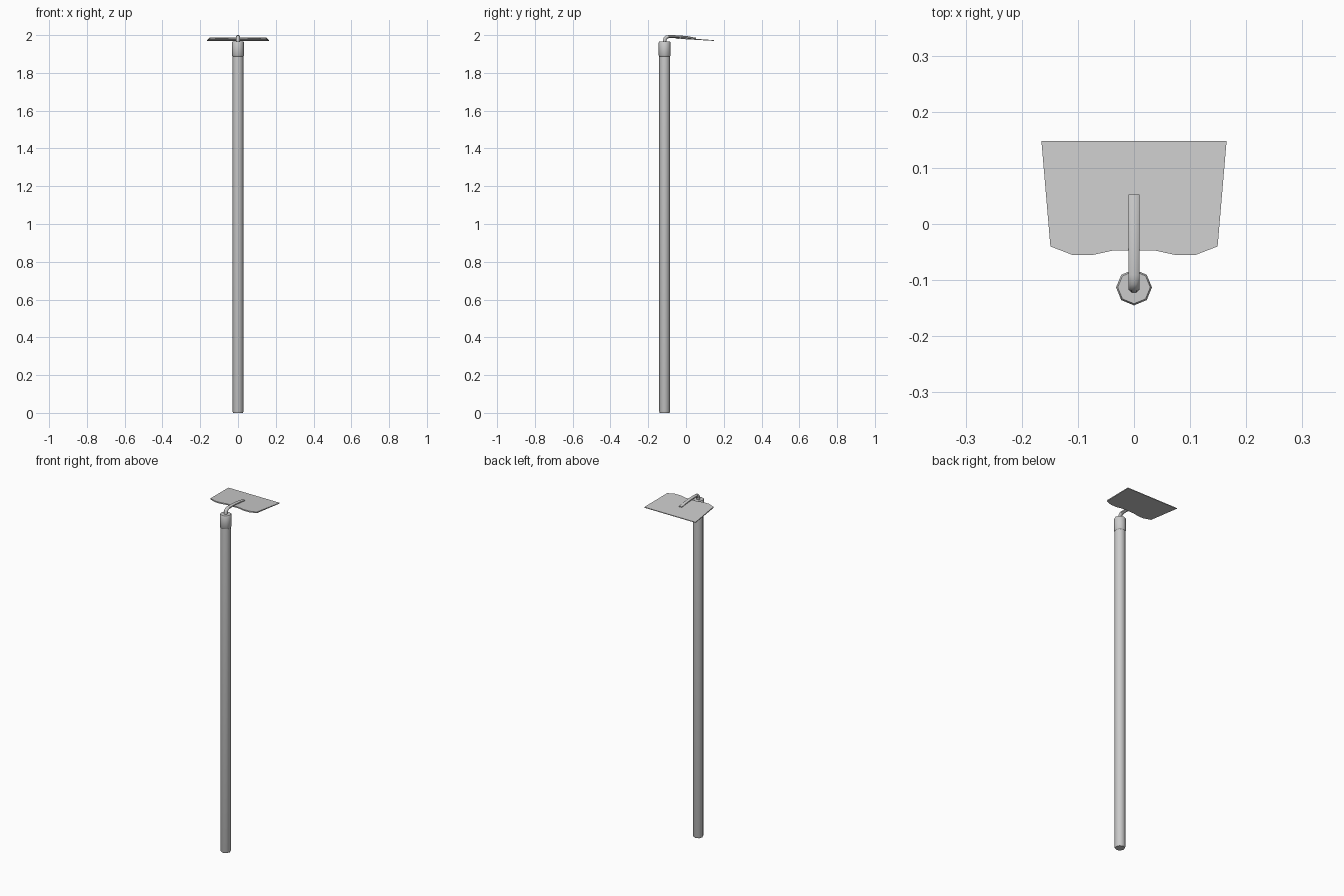
import bpy
from math import sin, cos, pi

if "Cube" in bpy.data.objects:
    bpy.data.objects.remove(bpy.data.objects["Cube"])

def mesh_object(name, verts, faces, smooth=True):
    mesh = bpy.data.meshes.new(name)
    mesh.from_pydata(verts, [], faces)
    mesh.update()
    obj = bpy.data.objects.new(name, mesh)
    bpy.context.collection.objects.link(obj)
    if smooth:
        bpy.ops.object.select_all(action='DESELECT')
        obj.select_set(True)
        bpy.context.view_layer.objects.active = obj
        bpy.ops.object.shade_smooth_by_angle(angle=0.85)
    return obj

def skin(name, rings):
    """Join equal-sized rings into a capped tube."""
    n = len(rings[0])
    faces = [tuple(reversed(range(n)))]
    for r in range(len(rings) - 1):
        for i in range(n):
            a, b = r * n + i, r * n + (i + 1) % n
            faces.append((a, b, b + n, a + n))
    faces.append(tuple(range((len(rings) - 1) * n, len(rings) * n)))
    return mesh_object(name, [v for ring in rings for v in ring], faces)

def turned(name, profile, y, sides=8):
    return skin(name, [[(r * cos(2 * pi * i / sides), y + r * sin(2 * pi * i / sides), z)
                        for i in range(sides)] for r, z in profile])

POLE_Y = -0.113

# Long wooden pole with a slightly eased foot
turned("pole", [(0.026, 0), (0.029, 0.008), (0.029, 1.90)], POLE_Y)

# Metal socket around the top of the pole
turned("socket", [(0.029, 1.888), (0.032, 1.892), (0.032, 1.960), (0.029, 1.965)], POLE_Y)

# Bent neck: (y, z, angle of travel, half thickness)
path = [(-0.113, 1.955, 90, 0.009), (-0.113, 1.972, 90, 0.009),
        (-0.110, 1.982, 65, 0.009), (-0.103, 1.989, 30, 0.009),
        (-0.090, 1.992, 5, 0.008), (-0.040, 1.992, -2, 0.007),
        (0.010, 1.988, -5, 0.006), (0.052, 1.982, -6, 0.004)]
rings = []
for y, z, angle, h in path:
    t = angle * pi / 180
    ring = []
    for i in range(8):
        a = 2 * pi * (i + 0.5) / 8
        u, w = 0.0105 * cos(a), h * 1.08 * sin(a)
        ring.append((-u, y - w * sin(t), z + w * cos(t)))
    rings.append(ring)
skin("neck", rings)

# Flat blade: right half of the outline mirrored, sloping down to the cutting edge
half = [(0.036, -0.047), (0.073, -0.055), (0.110, -0.055), (0.149, -0.040), (0.165, 0.148)]
outline = half + [(-x, y) for x, y in reversed(half)]

def top_z(y):
    return 1.988 - (y + 0.055) * 0.072

def thickness(y):
    return 0.007 - (y + 0.055) * 0.015

n = len(outline)
verts = [(x, y, top_z(y) - thickness(y)) for x, y in outline]
verts += [(x, y, top_z(y)) for x, y in outline]
faces = [tuple(reversed(range(n))), tuple(range(n, 2 * n))]
faces += [(i, (i + 1) % n, (i + 1) % n + n, i + n) for i in range(n)]
mesh_object("blade", verts, faces, smooth=False)
